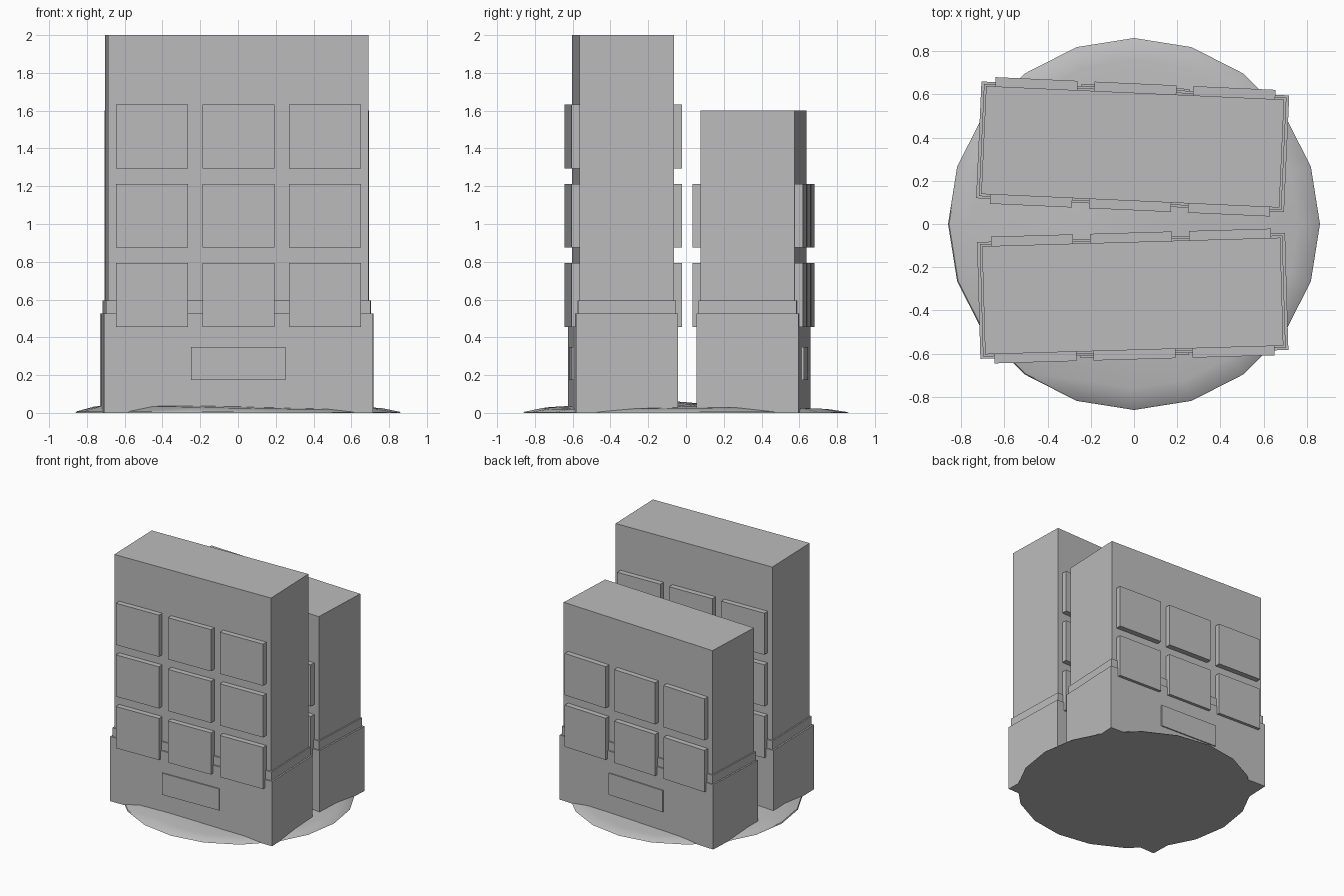
import bpy
import bmesh
import math
from mathutils import Matrix

if "Cube" in bpy.data.objects:
    bpy.data.objects.remove(bpy.data.objects["Cube"], do_unlink=True)

grey = bpy.data.materials.new("plain grey")
grey.use_nodes = True
COLOUR = (0.5, 0.5, 0.5, 1)
grey.diffuse_color = COLOUR
grey.node_tree.nodes["Principled BSDF"].inputs["Base Color"].default_value = COLOUR


def finish(bm, name):
    mesh = bpy.data.meshes.new(name)
    bm.to_mesh(mesh)
    bm.free()
    mesh.materials.append(grey)
    obj = bpy.data.objects.new(name, mesh)
    bpy.context.collection.objects.link(obj)
    return obj


def box(name, frame, size, centre):
    bm = bmesh.new()
    bmesh.ops.create_cube(bm, size=1)
    bm.transform(frame @ Matrix.Translation(centre) @ Matrix.Diagonal((*size, 1)))
    return finish(bm, name)


def tower(label, y, angle, height, rows, outer):
    """Stepped tower; outer is the y direction of its outward face."""
    frame = Matrix.Translation((-0.006, y, 0)) @ Matrix.Rotation(math.radians(angle), 4, "Z")
    # Stacked blocks: wide base, thin ledge, shaft
    for part, w, d, z0, z1 in (("base", 1.425, 0.54, 0, 0.525),
                               ("ledge", 1.40, 0.52, 0.525, 0.595),
                               ("shaft", 1.38, 0.50, 0.595, height)):
        box(f"{label}_{part}", frame, (w, d, z1 - z0), (0, 0, (z0 + z1) / 2))
    # Raised window panels on both long faces
    for side in (-1, 1):
        for row in range(rows):
            for col in (-1, 0, 1):
                box(f"{label}_window", frame, (0.38, 0.09, 0.338),
                    (col * 0.458, side * 0.248, 0.625 + row * 0.419))
    # Low sign plate on the outward face
    box(f"{label}_plate", frame, (0.5, 0.03, 0.175), (0, outer * 0.264, 0.262))


tower("front_tower", -0.333, 1.65, 2.0, 3, -1)
tower("back_tower", 0.357, -2.6, 1.6, 2, 1)

# Low uneven ground mound with a flat underside
SIDES = 20
bm = bmesh.new()
rings = []
for radius, height in ((0.86, 0), (0.855, 0.006), (0.76, 0.026), (0.55, 0.036), (0.28, 0.044)):
    ring = []
    for i in range(SIDES):
        a = math.tau * i / SIDES
        bump = 1 + 0.25 * math.sin(2 * a + 0.6) - 0.2 * math.cos(a - 0.7)
        ring.append(bm.verts.new((radius * math.cos(a), radius * math.sin(a), height * bump)))
    rings.append(ring)
bm.faces.new(rings[0][::-1])
for low, high in zip(rings, rings[1:]):
    for i in range(SIDES):
        j = (i + 1) % SIDES
        bm.faces.new((low[i], low[j], high[j], high[i]))
peak = bm.verts.new((0, 0, 0.05))
for i in range(SIDES):
    bm.faces.new((rings[-1][i], rings[-1][(i + 1) % SIDES], peak))
mound = finish(bm, "ground_mound")
bpy.ops.object.select_all(action="DESELECT")
mound.select_set(True)
bpy.context.view_layer.objects.active = mound
bpy.ops.object.shade_smooth_by_angle(angle=math.radians(40))
